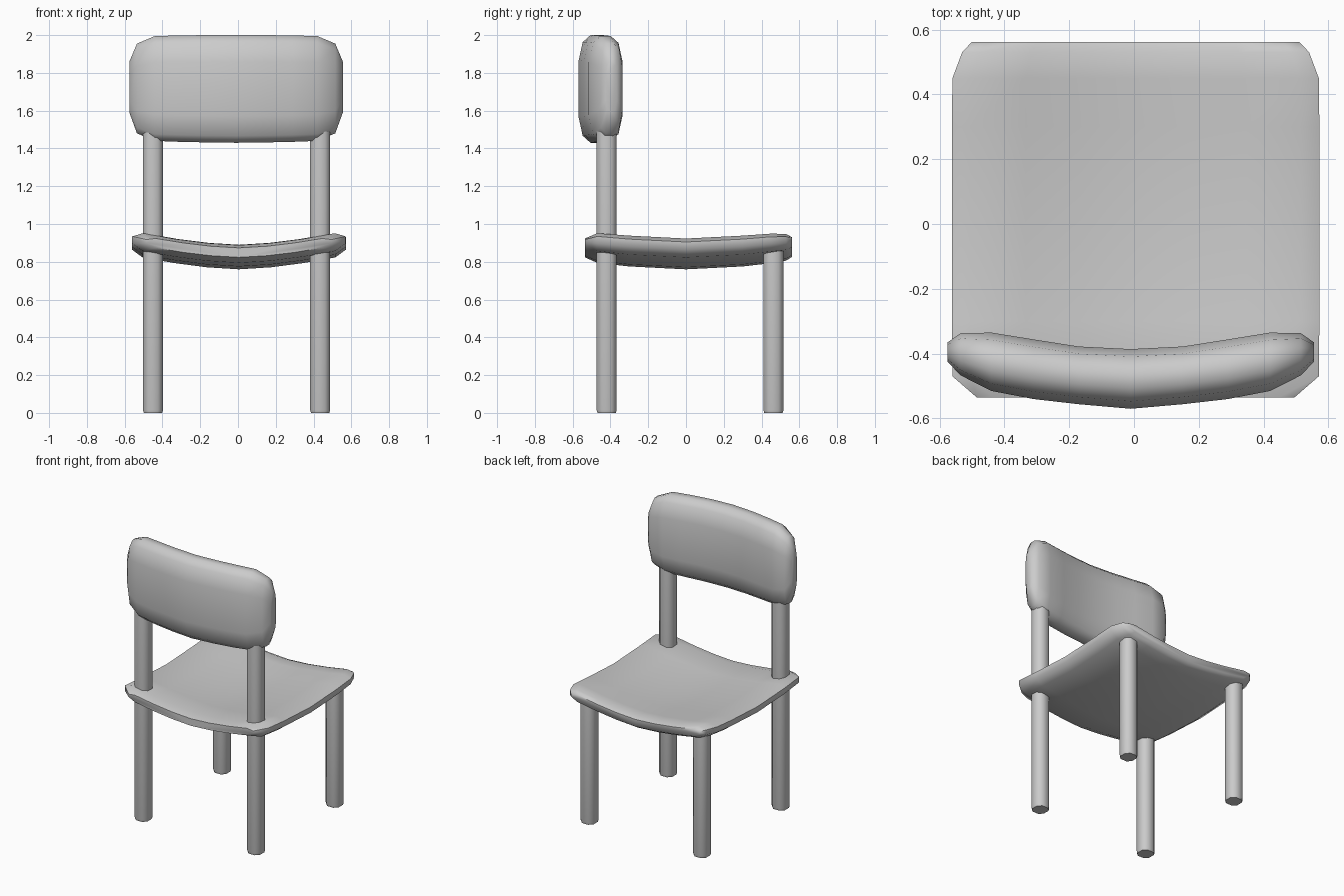
import bpy, bmesh, math

if "Cube" in bpy.data.objects:
    bpy.data.objects.remove(bpy.data.objects["Cube"])


def loft(name, rings, angle=60):
    """Skin a list of equal-length closed rings and cap both ends."""
    bm = bmesh.new()
    loops = [[bm.verts.new(p) for p in ring] for ring in rings]
    n = len(loops[0])
    for a, b in zip(loops, loops[1:]):
        for i in range(n):
            j = (i + 1) % n
            bm.faces.new((a[i], a[j], b[j], b[i]))
    bm.faces.new(loops[0])
    bm.faces.new(loops[-1])
    bmesh.ops.recalc_face_normals(bm, faces=bm.faces)
    mesh = bpy.data.meshes.new(name)
    bm.to_mesh(mesh)
    bm.free()
    ob = bpy.data.objects.new(name, mesh)
    bpy.context.collection.objects.link(ob)
    bpy.context.view_layer.objects.active = ob
    bpy.ops.object.select_all(action='DESELECT')
    ob.select_set(True)
    bpy.ops.object.shade_smooth_by_angle(angle=math.radians(angle))
    return ob


# Backrest: rounded slab bowed towards -y, lofted along x
half = [(0.565, -0.395, 0.03, 1.59, 1.86),     # x, y centre, half depth, z low, z high
        (0.525, -0.402, 0.065, 1.48, 1.955),
        (0.43, -0.425, 0.09, 1.44, 1.995),
        (0.30, -0.448, 0.092, 1.435, 1.998),
        (0.16, -0.467, 0.089, 1.432, 2.0)]
stations = [(-s[0], *s[1:]) for s in half] + [(0, -0.478, 0.092, 1.43, 2.0)] + half[::-1]
quarter = [(0.3, 1), (0.75, 0.87), (1, 0.5)]
upper = quarter + [(u, -w) for u, w in quarter[::-1]]
profile = upper + [(-u, -w) for u, w in upper]
loft("backrest", [[(x - 0.01, yc + d * u, (lo + hi) / 2 + (hi - lo) / 2 * w)
                   for u, w in profile] for x, yc, d, lo, hi in stations])

# Seat: dished cushion with raised corners, lofted along y
across = [-0.9, -0.6, -0.3, 0, 0.3, 0.6, 0.9]
section = ([(-1, 0.4)] + [(u, 1) for u in across] + [(1, 0.4), (1, -0.4)]
           + [(u, -1) for u in across[::-1]] + [(-1, -0.4)])
seat_rows = [(-0.535, 0.49, 0.025), (-0.47, 0.565, 0.047), (-0.3, 0.567, 0.05),
             (0, 0.567, 0.05), (0.3, 0.567, 0.05), (0.45, 0.565, 0.047),
             (0.53, 0.535, 0.042), (0.562, 0.505, 0.025)]   # y, half width, half depth
loft("seat", [[(0.005 + w * u, y,
                0.81 + 0.065 * abs(w * u / 0.52) ** 1.6 + 0.038 * abs(y / 0.53) ** 1.6 + t * v)
               for u, v in section] for y, w, t in seat_rows])


# Legs: rounded square bars; the back pair runs up into the backrest
def leg(name, x, y, top):
    r, c = 0.053, 0.026
    shape = [(r, -c), (r, c), (c, r), (-c, r), (-r, c), (-r, -c), (-c, -r), (c, -r)]
    rows = [(0, 0.92), (0.015, 1), (top, 1)]
    loft(name, [[(x + px * s, y + py * s, z) for px, py in shape] for z, s in rows])


for side, x in (("left", -0.45), ("right", 0.435)):
    leg("tall_leg_" + side, x, -0.42, 1.52)
    leg("short_leg_" + side, x, 0.463, 0.895)
